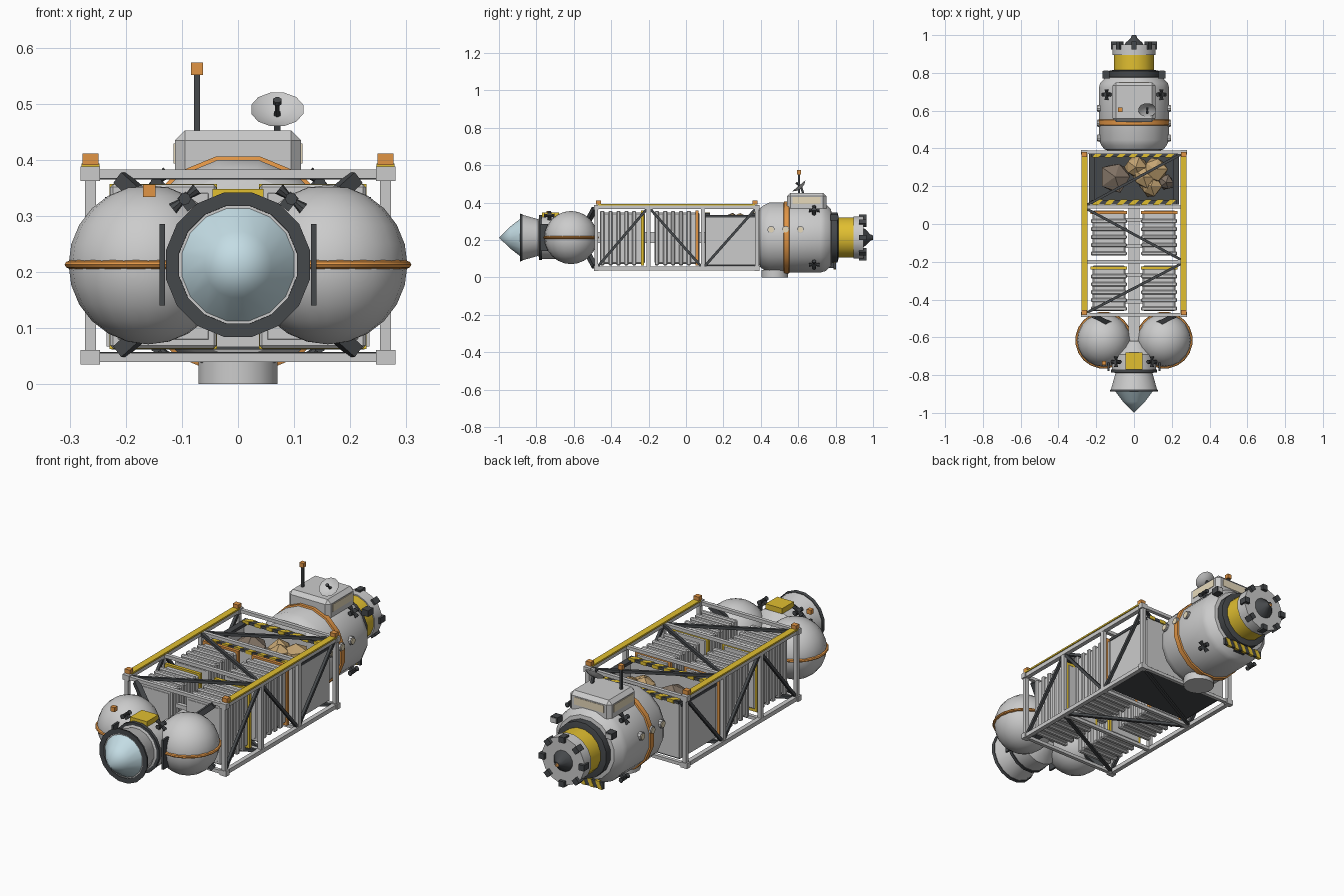
import bpy, bmesh, math, random
from mathutils import Matrix, Vector

if "Cube" in bpy.data.objects:
    bpy.data.objects.remove(bpy.data.objects["Cube"])

random.seed(4)
AX = 0.213  # height of the ship's long axis


def mat(name, *c):
    m = bpy.data.materials.new(name)
    m.diffuse_color = (*c, 1)
    m.use_nodes = True
    m.node_tree.nodes["Principled BSDF"].inputs["Base Color"].default_value = m.diffuse_color
    return m


DARK = mat("dark", 0.06, 0.065, 0.07)
YEL = mat("yellow", 0.75, 0.52, 0.03)
ORA = mat("orange", 0.75, 0.3, 0.06)
CREAM = mat("window", 0.8, 0.7, 0.5)
BLUE = mat("glow", 0.55, 0.72, 0.78)
TAN = mat("ore", 0.55, 0.37, 0.17)
BROWN = mat("rock", 0.22, 0.17, 0.13)


def finish(name, bm, m=None, smooth=None):
    bmesh.ops.recalc_face_normals(bm, faces=bm.faces[:])
    me = bpy.data.meshes.new(name)
    bm.to_mesh(me)
    bm.free()
    if smooth:
        me.shade_smooth()
        me.set_sharp_from_angle(angle=math.radians(smooth))
    o = bpy.data.objects.new(name, me)
    if m:
        me.materials.append(m)
    bpy.context.collection.objects.link(o)
    return o


def add_box(bm, loc, size, rot=Matrix()):
    bmesh.ops.create_cube(bm, size=1, matrix=Matrix.Translation(loc) @ rot @ Matrix.Diagonal((*size, 1)))


def boxes(name, items, m=None, bevel=0):
    bm = bmesh.new()
    for it in items:
        add_box(bm, *it)
    if bevel:
        bmesh.ops.bevel(bm, geom=bm.edges[:], offset=bevel, segments=1, affect='EDGES')
    return finish(name, bm, m)


def bars(name, pairs, w, m=DARK):
    items = []
    for a, b in pairs:
        a, b = Vector(a), Vector(b)
        d = b - a
        items.append(((a + b) / 2, (w, w, d.length), d.to_track_quat('Z', 'Y').to_matrix().to_4x4()))
    return boxes(name, items, m)


def lathe(name, prof, n=16, m=None, at=(0, 0, AX), axis='Y', smooth=32):
    # profile of (position along axis, radius)
    bm = bmesh.new()
    rings = []
    for p, r in prof:
        ring = []
        for i in range(n):
            t = 2 * math.pi * (i + .5) / n
            c, s = r * math.cos(t), r * math.sin(t)
            ring.append(bm.verts.new(Vector((c, p, s) if axis == 'Y' else (c, s, p) if axis == 'Z' else (p, c, s)) + Vector(at)))
        rings.append(ring)
    for a, b in zip(rings, rings[1:]):
        for i in range(n):
            bm.faces.new((a[i], a[(i + 1) % n], b[(i + 1) % n], b[i]))
    bm.faces.new(rings[0])
    bm.faces.new(rings[-1])
    bmesh.ops.remove_doubles(bm, verts=bm.verts[:], dist=1e-5)
    return finish(name, bm, m, smooth)


def hazard(name, c, size, n, axis):
    # dark bar with slanted yellow stripes
    boxes(name, [(c, size)], DARK)
    bm = bmesh.new()
    step = size[0] / n
    for i in range(n):
        s = [step * .5, size[1] + .003, size[2] + .003]
        old = set(bm.verts)
        add_box(bm, (0, 0, 0), s)
        for v in set(bm.verts) - old:
            v.co.x += v.co[axis] / s[axis] * step * .4 + (i + .5) * step - size[0] / 2
            v.co += Vector(c)
    finish(name + "_stripes", bm, YEL)


def thruster(name, y, r, deg):
    # four-way thruster cluster placed around the ship axis
    M = Matrix.Translation((0, y, AX)) @ Matrix.Rotation(math.radians(-deg), 4, 'Y') @ Matrix.Translation((r, 0, 0))
    bm = bmesh.new()
    add_box(bm, (0, 0, 0), (.03, .02, .02))
    for k in range(4):
        R = Matrix.Rotation(k * math.pi / 2, 4, 'X') @ Matrix.Translation((.006, 0, .018))
        bmesh.ops.create_cone(bm, cap_ends=True, segments=8, radius1=.006, radius2=.011, depth=.02, matrix=R)
    bm.transform(M)
    finish(name, bm, DARK)


# engine: glow cone, bell, block, radiators
lathe("engine_glow", [(-1, 0), (-.94, .06), (-.88, .106)], 16, BLUE)
lathe("nozzle_bell", [(-.885, .127), (-.79, .1)])
lathe("nozzle_rim", [(-.875, .106), (-.888, .107), (-.888, .131), (-.875, .127)], 16, DARK)
lathe("engine_block", [(-.79, .1), (-.78, .118), (-.69, .118), (-.66, .09), (-.62, .05)])
lathe("engine_collar", [(-.785, .123), (-.77, .123)], 16, DARK)
boxes("engine_hatch", [((0, -.725, .335), (.09, .09, .026))], YEL)
boxes("radiators", [((s * .135, -.735, AX), (.01, .085, .145)) for s in (-1, 1)]
      + [((s * .12, -.735, AX), (.03, .03, .03)) for s in (-1, 1)], DARK)

# tanks with orange bands and struts
for s, side in ((-1, "left"), (1, "right")):
    bm = bmesh.new()
    bmesh.ops.create_uvsphere(bm, u_segments=20, v_segments=12, radius=.142,
                              matrix=Matrix.Translation((s * .16, -.615, AX)))
    finish("tank_" + side, bm, None, 40)
    lathe("tank_band_" + side, [(-.008, .14), (-.005, .148), (0, .151), (.005, .148), (.008, .14)], 20, ORA,
          (s * .16, -.615, AX), 'Z')
    thruster("engine_thruster_" + side, -.73, .145, 90 - s * 39)
    bars("tank_struts_" + side, [((s * .06, -.56, AX + t * .02), (s * .21, -.488, AX + t * .155)) for t in (-1, 1)], .025)
boxes("tank_beacon", [((-.158, -.735, .345), (.022, .022, .022))], ORA)

# spine and truss frame
boxes("spine", [((0, -.28, AX), (.06, .78, .06))])
ys = (-.48, -.2, .09, .38)
fr = []
for s in (-1, 1):
    for z in (.048, .375):
        fr.append(((s * .263, -.05, z), (.022, .88, .02)))
        fr += [((s * .263, y, z), (.035, .026, .026)) for y in (ys[0], ys[3])]
    fr += [((s * .263, y, .21), (.02, .02, .32)) for y in ys]
fr += [((0, y, z), (.52, .018, .016)) for y in ys for z in (.048, .375)]
boxes("truss_frame", fr)
boxes("rail_covers", [((s * .263, -.05, .389), (.032, .84, .008)) for s in (-1, 1)], YEL)
boxes("corner_beacons", [((s * .263, y, .401), (.028, .026, .02)) for s in (-1, 1) for y in (-.468, .368)], ORA)
bays = [(-.47, -.21), (.08, -.19), (.10, .37)]
bars("side_braces", [((s * .26, a, .06), (s * .26, b, .365)) for s in (-1, 1) for a, b in bays], .014)
bars("deck_braces", [((-.25, a, z), (.25, b, z)) for z in (.05, .372) for a, b in bays], .014)

# cargo containers with ribs and coloured end bands
for y, m, row in ((-.34, YEL, "front"), (-.048, ORA, "rear")):
    for s, side in ((-1, "left"), (1, "right")):
        x = s * .133
        boxes(f"container_{row}_{side}", [((x, y, .21), (.175, .24, .275))], None, .008)
        boxes(f"container_ribs_{row}_{side}",
              [((x, y + d, .21), (.19, .022, .292)) for d in (-.108, -.063, -.021, .021, .063)], None, .005)
        boxes(f"container_band_{row}_{side}", [((x, y + .108, .21), (.192, .016, .294))], m)
    boxes(f"container_clamps_{row}", [((0, y + d, z), (.12, .02, .02)) for d in (-.07, .07) for z in (.15, .27)])

# ore bin with rubble
boxes("ore_bin", [((s * .228, .238, .2), (.012, .27, .265)) for s in (-1, 1)]
      + [((0, y, .2), (.45, .012, .265)) for y in (.108, .368)])
boxes("ore_bin_rim", [((s * .222, .238, .327), (.03, .27, .014)) for s in (-1, 1)], DARK)
boxes("ore_bin_floor", [((0, .238, .068), (.45, .27, .012)), ((0, .238, .21), (.44, .25, .012))], DARK)
hazard("bin_edge_front", (0, .115, .338), (.45, .025, .014), 7, 1)
hazard("bin_edge_rear", (0, .366, .338), (.45, .025, .014), 7, 1)
for i, (x, y, z, r, m) in enumerate([(-.1, .25, .265, .085, BROWN), (.01, .3, .27, .06, TAN), (.09, .2, .265, .062, TAN),
                                     (.11, .29, .285, .068, TAN), (.05, .25, .285, .06, TAN), (.17, .22, .25, .045, BROWN)]):
    bm = bmesh.new()
    bmesh.ops.create_icosphere(bm, subdivisions=1, radius=r)
    for v in bm.verts:
        v.co = v.co * random.uniform(.85, 1.2) + Vector((x, y, z))
    finish(f"rock_{i}", bm, m)

# crew cabin
lathe("cabin_hull", [(.375, .1), (.395, .16), (.415, .175), (.445, .19), (.72, .19), (.745, .183), (.775, .155), (.78, .12)], 16)
lathe("cabin_band", [(.522, .19), (.525, .197), (.55, .197), (.553, .19)], 16, ORA)
for s, side in ((-1, "left"), (1, "right")):
    for i, y in enumerate((.455, .533, .612)):
        at = (s * .187, y, .255)
        lathe(f"porthole_rim_{side}_{i}", [(-.01, .02), (.006, .02)] if s > 0 else [(-.006, .02), (.01, .02)], 10, None, at, 'X')
        lathe(f"porthole_{side}_{i}", [(-.01, .015), (.01, .015)], 10, CREAM, at, 'X')
    for up in (-1, 1):
        thruster(f"cabin_thruster_{side}_{up}", .685, .2, 90 - s * (90 - up * 45))
    boxes(f"headlight_{side}", [((s * .148, .79, .32), (.036, .04, .03))], DARK)
    boxes(f"headlight_lens_{side}", [((s * .148, .811, .32), (.028, .004, .022))])
lathe("landing_foot", [(0, .072), (.04, .072)], 16, None, (0, .475, 0), 'Z')

# cockpit box on the roof
bm = bmesh.new()
add_box(bm, (0, .645, .41), (.225, .21, .085))
bmesh.ops.bevel(bm, geom=[e for e in bm.edges if min(v.co.z for v in e.verts) > .44 or
                          abs(e.verts[0].co.z - e.verts[1].co.z) > .05],
                offset=.018, segments=1, affect='EDGES')
finish("cockpit", bm)
boxes("cockpit_windows", [((s * .112, .645, .411), (.006, .15, .036)) for s in (-1, 1)]
      + [((0, .749, .411), (.16, .006, .036))], CREAM)

# antenna mast and dish
boxes("antenna_mast", [((-.073, .605, .505), (.01, .01, .11))], DARK)
boxes("antenna_beacon", [((-.073, .605, .562), (.022, .022, .022))], ORA)
bars("dish_stand", [((.07, .63, .44), (.07, .615, .485))], .012)
dish = lathe("dish", [(0, .008), (.006, .03), (.018, .048), (.015, .044), (.006, .02), (.003, 0)], 12, None, (0, 0, 0), 'Z')
feed = lathe("dish_feed", [(0, .004), (.032, .004), (.032, .008), (.04, .008)], 8, DARK, (0, 0, 0), 'Z')
for o in (dish, feed):
    o.location = (.07, .615, .476)
    o.rotation_euler = (math.radians(40), 0, 0)

# docking port
lathe("dock_collar", [(.77, .137), (.81, .137), (.815, .115)], 16, DARK)
lathe("dock_sleeve", [(.81, .109), (.905, .109)], 16, YEL)
lathe("dock_ring", [(.895, .115), (.95, .115)], 16)
lathe("dock_probe", [(.945, .055), (.96, .045), (.985, .018), (1, .012)], 12, DARK)
lathe("dock_probe_tip", [(.985, .014), (1, .011)], 8, ORA)
boxes("dock_latches", [((.108 * math.cos(k * math.pi / 4), .945, AX + .108 * math.sin(k * math.pi / 4)), (.028, .04, .028),
                        Matrix.Rotation(-k * math.pi / 4, 4, 'Y')) for k in range(8)], DARK)
boxes("bumper_mount", [((0, .78, .075), (.06, .03, .05))], DARK)
hazard("dock_bumper", (0, .795, .062), (.22, .012, .035), 5, 2)
